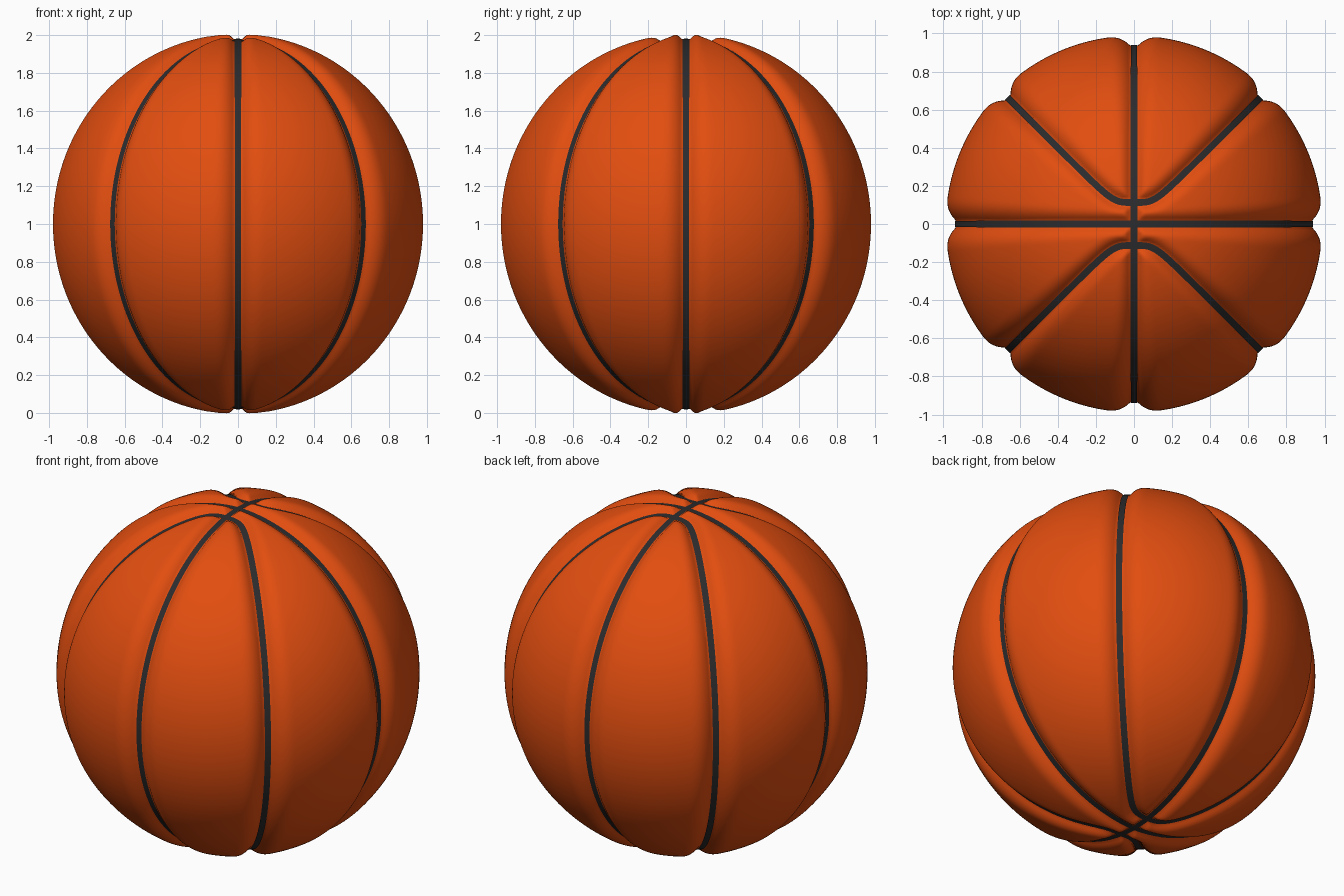
import bpy, bmesh, math
from mathutils import Vector

if "Cube" in bpy.data.objects:
    bpy.data.objects.remove(bpy.data.objects["Cube"])

BEND = 0.115      # how far the curved seams stay from the pole
HALF = 0.018      # half width of the dark seam line


def material(name, rgb):
    m = bpy.data.materials.new(name)
    m.diffuse_color = (*rgb, 1)
    m.use_nodes = True
    m.node_tree.nodes["Principled BSDF"].inputs["Base Color"].default_value = m.diffuse_color
    return m


def radius(n):
    """Ball radius along unit direction n, dented near the nearest seam."""
    x, y, z = abs(n.x), abs(n.y), n.z
    q = x ** 4 + BEND ** 4
    curved = abs(q ** 0.25 - y) / math.hypot(x ** 3 / q ** 0.75, 1)
    d = min(x, y, curved)
    rho = math.hypot(x, y)
    width = 0.05 + 0.08 * rho
    depth = 0.033 + 0.02 * rho
    t = min(max((d - HALF - 0.002) / width, 0), 1)
    return 0.988 + 0.021 * z * z - depth * (1 - t) ** 2.5


def finish(bm, name, mat):
    me = bpy.data.meshes.new(name)
    bm.to_mesh(me)
    bm.free()
    me.materials.append(mat)
    me.shade_smooth()
    ob = bpy.data.objects.new(name, me)
    ob.location.z = 1
    bpy.context.collection.objects.link(ob)
    return ob


# Ball skin: evenly gridded cube-sphere pressed in along the seams
bm = bmesh.new()
bmesh.ops.create_cube(bm, size=2)
bmesh.ops.subdivide_edges(bm, edges=bm.edges[:], cuts=127, use_grid_fill=True)
for v in bm.verts:
    n = Vector([math.tan(c * math.pi / 4) for c in v.co]).normalized()
    v.co = n * radius(n)
finish(bm, "ball_skin", material("orange_rubber", (0.76, 0.075, 0.005)))

# Seam paths as unit directions around the ball
XM = math.sqrt((1 - BEND ** 4) / 2)


def curved_path(a, side):
    x = XM * math.sin(a)
    y = (x ** 4 + BEND ** 4) ** 0.25
    z = math.copysign(math.sqrt(max(1 - x * x - y * y, 0)), math.cos(a))
    return Vector((x, side * y, z))


paths = {
    "side_seam": lambda a: Vector((math.sin(a), 0, math.cos(a))),
    "front_seam": lambda a: Vector((0, math.sin(a), math.cos(a))),
    "back_curved_seam": lambda a: curved_path(a, 1),
    "front_curved_seam": lambda a: curved_path(a, -1),
}

# Seam lines: thin dark ribbons lying in the bottom of the grooves
black = material("black_seam", (0.025, 0.025, 0.027))
COUNT = 480
for name, path in paths.items():
    bm = bmesh.new()
    pts = [path(2 * math.pi * (i + 0.5) / COUNT) for i in range(COUNT)]
    rows = []
    for i, p in enumerate(pts):
        across = p.cross(pts[(i + 1) % COUNT] - pts[i - 1]).normalized()
        row = []
        for s in (-1, 0, 1):
            n = (p + across * HALF * s).normalized()
            row.append(bm.verts.new(n * (radius(n) + 0.005)))
        rows.append(row)
    for i in range(COUNT):
        a, b = rows[i - 1], rows[i]
        for k in (0, 1):
            bm.faces.new((a[k], b[k], b[k + 1], a[k + 1]))
    finish(bm, name, black)
